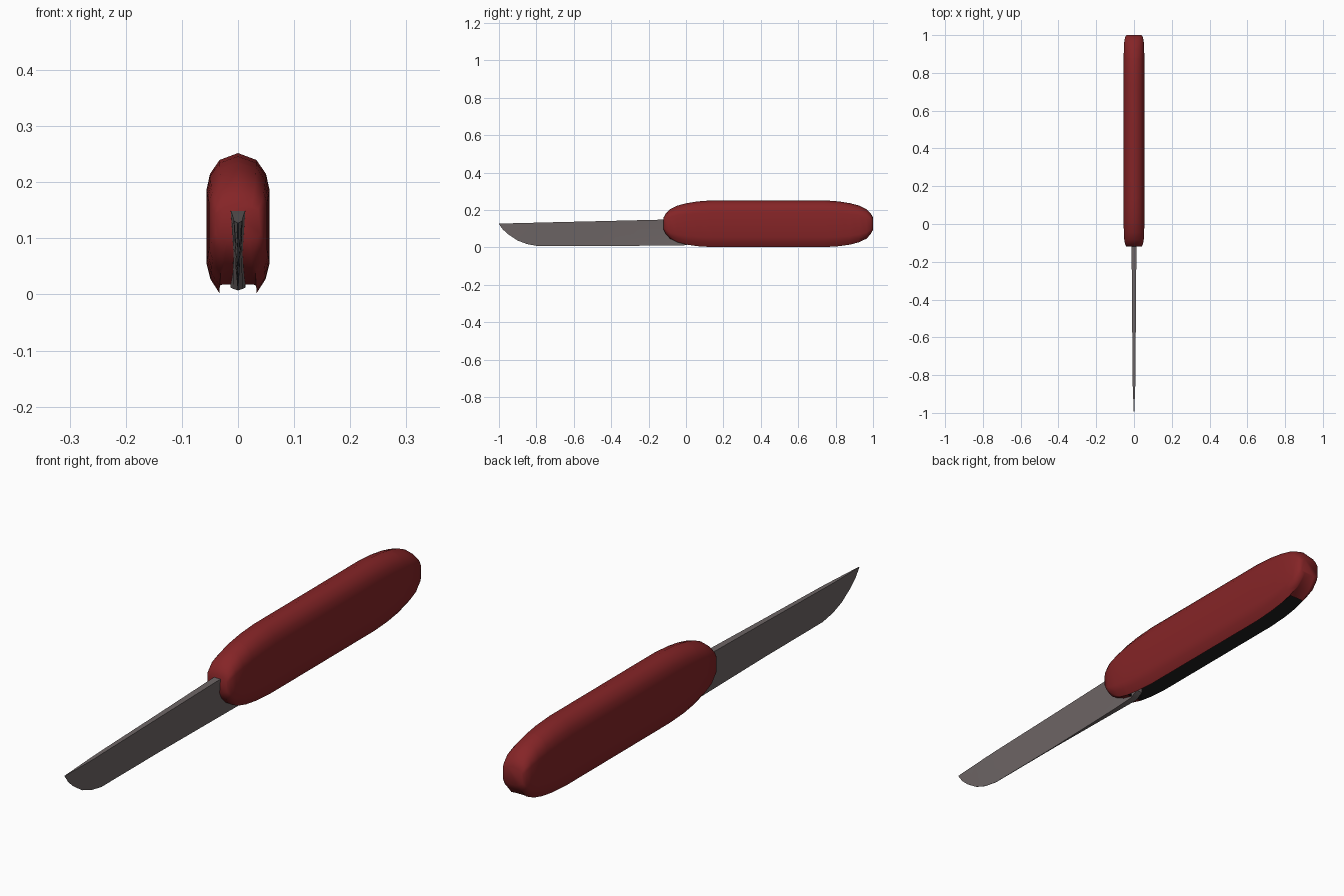
import bpy, bmesh

if "Cube" in bpy.data.objects:
    bpy.data.objects.remove(bpy.data.objects["Cube"])


def material(name, rgb):
    m = bpy.data.materials.new(name)
    m.diffuse_color = (*rgb, 1)
    m.use_nodes = True
    m.node_tree.nodes["Principled BSDF"].inputs["Base Color"].default_value = m.diffuse_color
    return m


RED = material("handle red", (0.235, 0.018, 0.020))
BLACK = material("slot black", (0.002, 0.002, 0.002))
STEEL = material("blade steel", (0.155, 0.132, 0.132))


def loft(name, rings, mats, black_rule=None, angle=50):
    """Skin a list of equally long closed rings and cap both ends."""
    bm = bmesh.new()
    vs = [[bm.verts.new(p) for p in r] for r in rings]
    n = len(rings[0])
    for i in range(len(rings) - 1):
        for k in range(n):
            j = (k + 1) % n
            f = bm.faces.new((vs[i][k], vs[i][j], vs[i + 1][j], vs[i + 1][k]))
            if black_rule and black_rule(i, k):
                f.material_index = 1
    bm.faces.new(vs[0])
    bm.faces.new(vs[-1])
    bmesh.ops.recalc_face_normals(bm, faces=bm.faces)
    me = bpy.data.meshes.new(name)
    bm.to_mesh(me)
    bm.free()
    for m in mats:
        me.materials.append(m)
    ob = bpy.data.objects.new(name, me)
    bpy.context.collection.objects.link(ob)
    bpy.context.view_layer.objects.active = ob
    ob.select_set(True)
    bpy.ops.object.shade_smooth_by_angle(angle=angle * 3.14159 / 180)
    ob.select_set(False)
    return ob


# Handle: rounded bar with a blade slot open along the underside
# (distance from the end, bottom z, top z, width scale)
END = [(0.0, 0.095, 0.16, 0.72), (0.012, 0.072, 0.182, 0.84),
       (0.035, 0.047, 0.205, 0.92), (0.075, 0.028, 0.224, 0.96),
       (0.12, 0.016, 0.236, 0.98), (0.122, 0.0155, 0.2365, 0.98),
       (0.18, 0.007, 0.246, 1.0), (0.26, 0.002, 0.252, 1.0)]
stations = [(-0.12 + d, b, t, w, i >= 5) for i, (d, b, t, w) in enumerate(END)]
# the rear slot end lies a little nearer to the tip of the handle
for i, (d, b, t, w) in reversed(list(enumerate(END))):
    stations.append((1.0 - d, b, t, w, i >= 4))


def handle_ring(y, b, t, w, slot):
    h = t - b
    half = [(0.033, t - 0.05 * h), (0.050, t - 0.15 * h), (0.056, t - 0.26 * h),
            (0.056, b + 0.21 * h), (0.049, b + 0.10 * h), (0.033, b),
            (0.027, b + (0.13 if slot else 0.002))]
    right = [(x * w, y, z) for x, z in half]
    return [(0, y, t)] + right + [(-x, y, z) for x, y, z in reversed(right)]


def in_slot(i, k):
    return k in (6, 7, 8) and (stations[i][4] or stations[i + 1][4])


loft("handle", [handle_ring(*s) for s in stations], [RED, BLACK], in_slot)

# Blade: straight spine, curved cutting edge near the point
# (y, bottom z, top z, spine half width, waist half width, edge half width)
BLADE = [(-1.0, 0.125, 0.128, 0.001, 0.001, 0.0005),
         (-0.98, 0.097, 0.1285, 0.002, 0.0015, 0.0005),
         (-0.95, 0.070, 0.129, 0.003, 0.002, 0.0005),
         (-0.90, 0.037, 0.130, 0.005, 0.003, 0.0005),
         (-0.85, 0.018, 0.131, 0.007, 0.004, 0.0005),
         (-0.79, 0.007, 0.133, 0.008, 0.004, 0.0006),
         (-0.45, 0.008, 0.141, 0.010, 0.006, 0.002),
         (-0.12, 0.010, 0.149, 0.013, 0.008, 0.009),
         (0.0, 0.012, 0.150, 0.013, 0.009, 0.013),
         (0.03, 0.030, 0.150, 0.013, 0.009, 0.013)]


def blade_ring(y, b, t, s, m, e):
    mid = b + 0.45 * (t - b)
    return [(s, y, t), (m, y, mid), (e, y, b), (-e, y, b), (-m, y, mid), (-s, y, t)]


loft("blade", [blade_ring(*s) for s in BLADE], [STEEL], angle=40)
